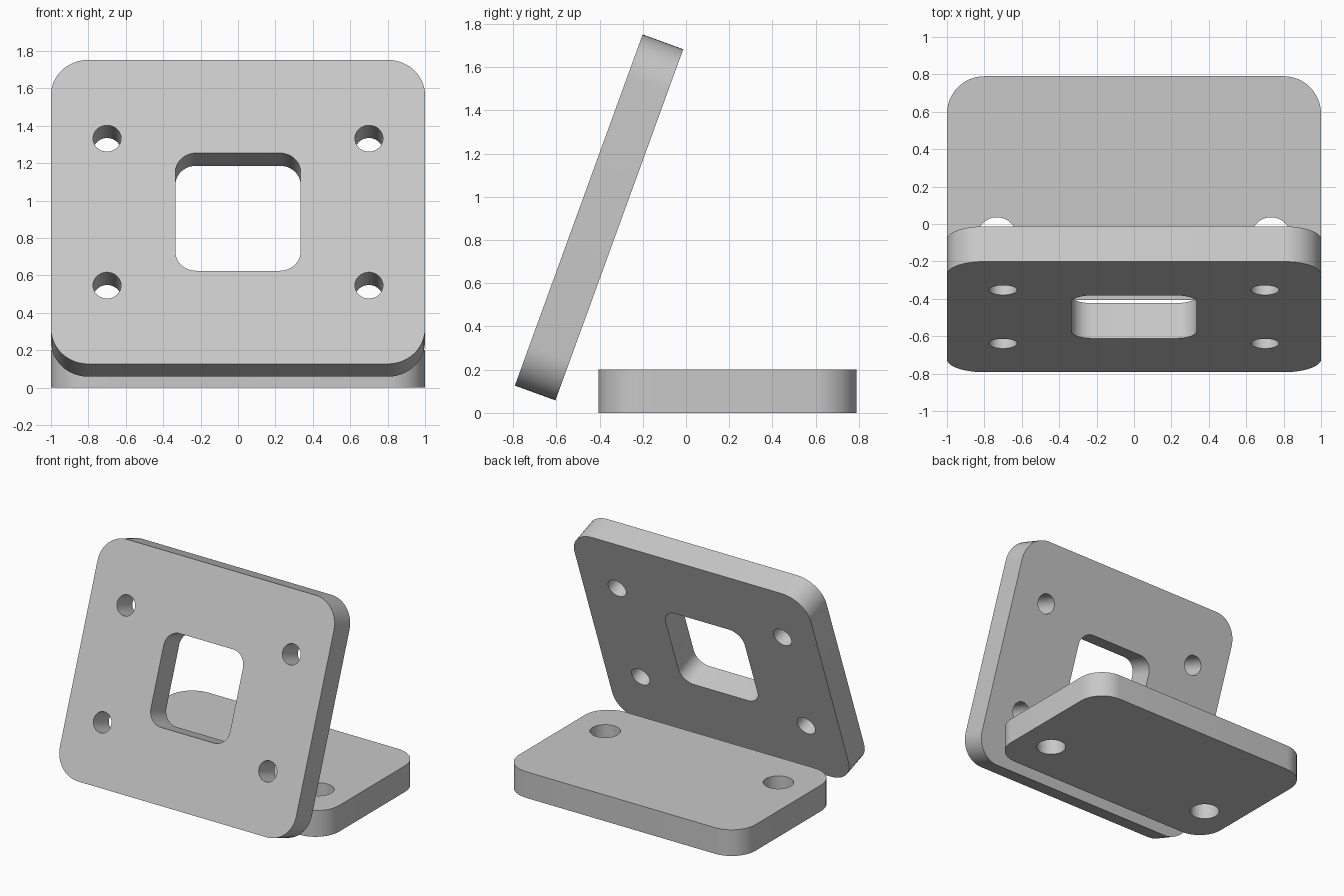
import bpy
from math import cos, sin, pi, radians

cube = bpy.data.objects.get("Cube")
if cube:
    bpy.data.objects.remove(cube)

GREY = (0.58, 0.58, 0.58, 1)
metal = bpy.data.materials.new("light_grey")
metal.use_nodes = True
metal.diffuse_color = GREY
metal.node_tree.nodes["Principled BSDF"].inputs["Base Color"].default_value = GREY


def rounded_rect(width, height, radius, steps=12):
    """Outline of a rectangle with quarter-circle corners."""
    pts = []
    for q, (sx, sy) in enumerate([(1, 1), (-1, 1), (-1, -1), (1, -1)]):
        cx, cy = sx * (width / 2 - radius), sy * (height / 2 - radius)
        for i in range(steps + 1):
            a = (q + i / steps) * pi / 2
            pts.append((cx + radius * cos(a), cy + radius * sin(a)))
    return pts


def circle(x, y, radius, steps=48):
    return [(x + radius * cos(2 * pi * i / steps), y + radius * sin(2 * pi * i / steps))
            for i in range(steps)]


def make_plate(name, loops, thickness, location, tilt=0):
    """Fill the first loop, leave the others open, and extrude to a solid."""
    curve = bpy.data.curves.new(name, "CURVE")
    curve.dimensions = "2D"
    curve.fill_mode = "BOTH"
    curve.extrude = thickness / 2
    for loop in loops:
        spline = curve.splines.new("POLY")
        spline.points.add(len(loop) - 1)
        for point, (x, y) in zip(spline.points, loop):
            point.co = (x, y, 0, 1)
        spline.use_cyclic_u = True
    obj = bpy.data.objects.new(name, curve)
    bpy.context.collection.objects.link(obj)
    obj.location = location
    obj.rotation_euler.x = radians(tilt)
    bpy.ops.object.select_all(action="DESELECT")
    obj.select_set(True)
    bpy.context.view_layer.objects.active = obj
    bpy.ops.object.convert(target="MESH")
    obj = bpy.context.object
    # Weld caps to walls so the solid is closed
    bpy.ops.object.mode_set(mode="EDIT")
    bpy.ops.mesh.select_all(action="SELECT")
    bpy.ops.mesh.remove_doubles(threshold=0.0001)
    bpy.ops.mesh.normals_make_consistent(inside=False)
    bpy.ops.object.mode_set(mode="OBJECT")
    obj.data.materials.clear()
    obj.data.materials.append(metal)
    bpy.ops.object.shade_smooth_by_angle(angle=radians(30))
    return obj


# Tilted mounting plate: square window and four screw holes
screw_holes = [circle(sx * 0.7, sy * 0.418, 0.075) for sx in (-1, 1) for sy in (-1, 1)]
make_plate("tilted_plate",
           [rounded_rect(2, 1.73, 0.2), rounded_rect(0.67, 0.67, 0.11)] + screw_holes,
           0.2, (0, -0.4025, 0.905), tilt=70)

# Flat base plate: two bolt holes near its front edge
bolt_holes = [circle(sx * 0.733, -0.262, 0.106) for sx in (-1, 1)]
make_plate("base_plate", [rounded_rect(2, 1.196, 0.2)] + bolt_holes,
           0.2, (0, 0.192, 0.1))
